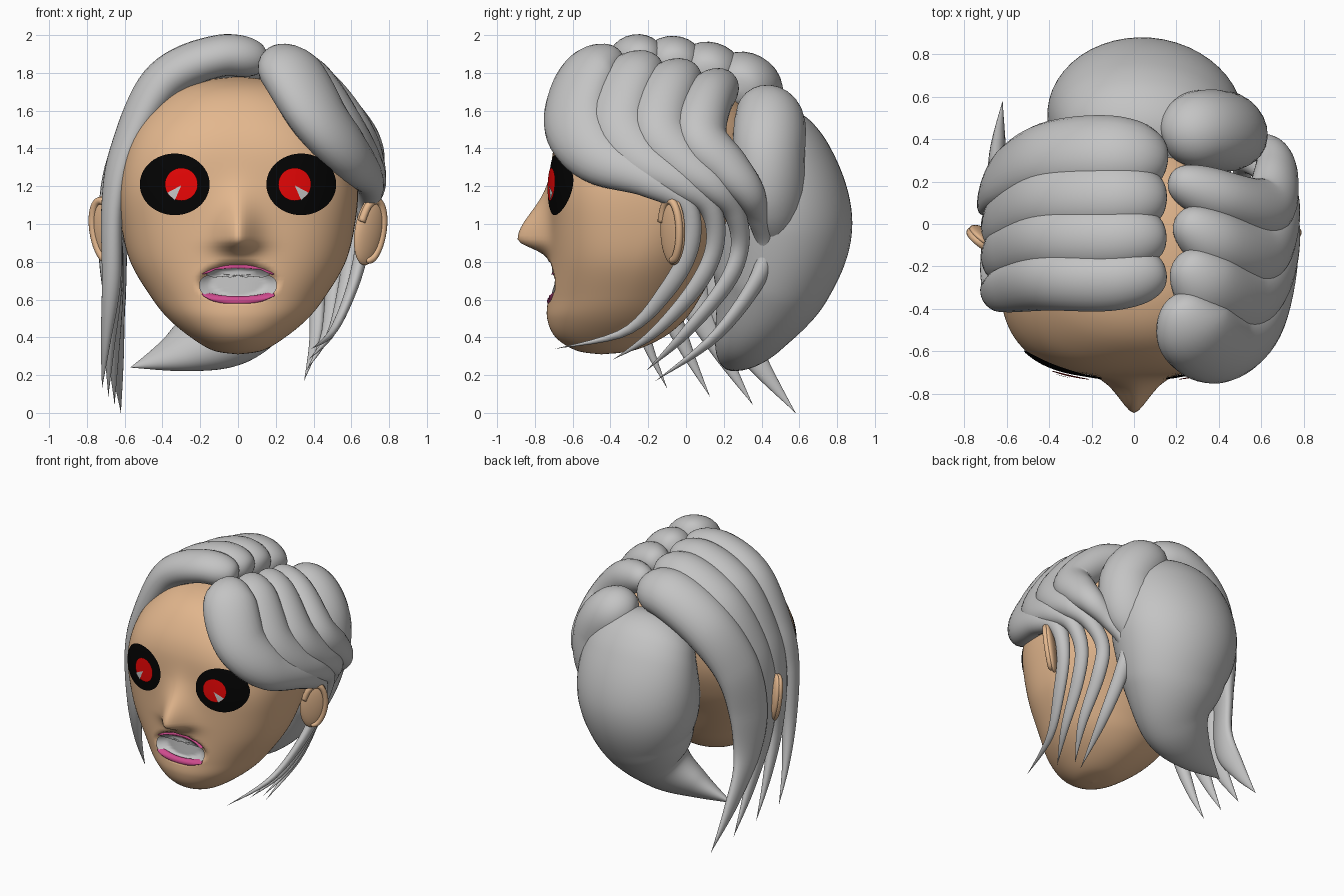
import bpy, bmesh, math
from mathutils import Vector, Matrix
from mathutils.bvhtree import BVHTree

if "Cube" in bpy.data.objects:
    bpy.data.objects.remove(bpy.data.objects["Cube"])


def material(name, rgb):
    m = bpy.data.materials.new(name)
    m.diffuse_color = (*rgb, 1)
    m.use_nodes = True
    m.node_tree.nodes["Principled BSDF"].inputs["Base Color"].default_value = m.diffuse_color
    return m


SKIN = material("skin", (0.77, 0.475, 0.27))
HAIR = material("grey", (0.55, 0.55, 0.55))
BLACK = material("black", (0.001, 0.001, 0.001))
RED = material("red", (0.92, 0.002, 0.002))
PINK = material("lip pink", (0.62, 0.07, 0.27))


def finish(bm, name, mat, closed=True):
    if closed:
        bmesh.ops.recalc_face_normals(bm, faces=bm.faces[:])
    me = bpy.data.meshes.new(name)
    bm.to_mesh(me)
    me.materials.append(mat)
    for p in me.polygons:
        p.use_smooth = True
    ob = bpy.data.objects.new(name, me)
    bpy.context.collection.objects.link(ob)
    return ob


def sample(keys, u):
    """Catmull-Rom through the keys, u from 0 to 1."""
    n = len(keys) - 1
    i = min(int(u * n), n - 1)
    t = u * n - i
    a, b, c, d = keys[max(i - 1, 0)], keys[i], keys[i + 1], keys[min(i + 2, n)]
    return [0.5 * (2 * q + (r - p) * t + (2 * p - 5 * q + 4 * r - s) * t * t
                   + (3 * q - p - 3 * r + s) * t ** 3) for p, q, r, s in zip(a, b, c, d)]


def loft(bm, rings):
    rows = [[bm.verts.new(p) for p in ring] for ring in rings]
    n = len(rows[0])
    for a, b in zip(rows, rows[1:]):
        for i in range(n):
            bm.faces.new((a[i], a[(i + 1) % n], b[(i + 1) % n], b[i]))
    bm.faces.new(rows[0][::-1])
    bm.faces.new(rows[-1])


CENTRE = Vector((0, -0.1, 1.0))


def strand(name, mat, keys, steps=64, sides=24, cap=0.1):
    """Tapered lock; each key is x, y, z, half width, half thickness."""
    rings = []
    for k in range(steps + 1):
        u = (k / steps) ** 1.3
        x, y, z, w, h = sample(keys, u)
        p = Vector((x, y, z))
        tan = (Vector(sample(keys, min(u + .01, 1))[:3]) - Vector(sample(keys, max(u - .01, 0))[:3])).normalized()
        out = p - CENTRE
        out = (out - tan * out.dot(tan)).normalized()
        side = tan.cross(out)
        r = math.sqrt(max(0, 1 - (1 - u / cap) ** 2)) if u < cap else 1
        w, h = max(w * r, .0006), max(h * r, .0006)
        rings.append([p + side * w * math.cos(a) + out * h * math.sin(a)
                      for a in (math.tau * i / sides for i in range(sides))])
    bm = bmesh.new()
    loft(bm, rings)
    return finish(bm, name, mat)


# Head: stacked rings of z, half width, front y, back y
head_keys = [(0.31, .002, -.45, -.446), (0.33, .13, -.58, -.28), (0.40, .25, -.69, -.12),
             (0.50, .37, -.735, 0), (0.62, .465, -.73, .08), (0.80, .57, -.72, .18),
             (1.0, .62, -.715, .30), (1.2, .635, -.715, .38), (1.4, .60, -.70, .40),
             (1.55, .53, -.64, .36), (1.68, .40, -.53, .24), (1.75, .25, -.38, .08),
             (1.78, .002, -.152, -.148)]
rings = []
for k in range(121):
    z, w, f, b = sample(head_keys, k / 120)
    yc, ring = (f + b) / 2, []
    w, d = max(w, .001), max((b - f) / 2, .001)
    squareness = 2 + 1.0 * math.exp(-((z - 1.2) / .42) ** 2)
    for i in range(144):
        a = math.tau * i / 144
        s, c = math.sin(a), math.cos(a)
        e = squareness if c > 0 else 2
        r = ((abs(s) / w) ** e + (abs(c) / d) ** e) ** (-1 / e)
        x, y = s * r, yc - c * r
        if c > 0:
            # nose bump and mouth hollow
            y -= .175 * math.exp(-((z - .92) / (.2 if z > .92 else .065)) ** 2 - (abs(x) / .105) ** 1.7)
            m = max(0, 1 - (x / .22) ** 2 - ((z - .69) / .11) ** 2)
            y += .07 * min(1, 1.8 * m)
        ring.append((x, y, z))
    rings.append(ring)
bm = bmesh.new()
loft(bm, rings)
bmesh.ops.recalc_face_normals(bm, faces=bm.faces[:])
face_tree = BVHTree.FromBMesh(bm)
finish(bm, "head", SKIN)


def face_y(x, z):
    return face_tree.ray_cast(Vector((x, -3, z)), Vector((0, 1, 0)))[0].y


def patch(name, mat, outline, lift, rings=10):
    """Thin plate that follows the face inside an x, z outline."""
    n = len(outline)
    cx, cz = sum(p[0] for p in outline) / n, sum(p[1] for p in outline) / n
    bm = bmesh.new()

    def vert(x, z):
        return bm.verts.new((x, face_y(x, z) - lift, z))
    mid = vert(cx, cz)
    rows = [[vert(cx + (x - cx) * k / rings, cz + (z - cz) * k / rings) for x, z in outline]
            for k in range(1, rings + 1)]
    for i in range(n):
        j = (i + 1) % n
        bm.faces.new((mid, rows[0][i], rows[0][j]))
        for a, b in zip(rows, rows[1:]):
            bm.faces.new((a[i], b[i], b[j], a[j]))
    bm.normal_update()
    if sum(f.normal.y for f in bm.faces) > 0:
        bmesh.ops.reverse_faces(bm, faces=bm.faces[:])
    finish(bm, name, mat, False)


def oval(cx, cz, rx, rz, e=2.0, n=48):
    pts = []
    for i in range(n):
        c, s = math.cos(math.tau * i / n), math.sin(math.tau * i / n)
        pts.append((cx + rx * math.copysign(abs(c) ** (2 / e), c), cz + rz * math.copysign(abs(s) ** (2 / e), s)))
    return pts


for s, side in ((-1, "right"), (1, "left")):
    # Eyes
    patch(side + "_eye", BLACK, oval(s * .335, 1.21, .185, .163), .012)
    patch(side + "_iris", RED, oval(s * .30, 1.21, .087, .087), .024)
    patch(side + "_glint", HAIR, [(s * .30, 1.205), (s * .375, 1.165), (s * .335, 1.125)], .031, 4)
    # Ears: a thin angled shell with a raised rim
    M = (Matrix.Diagonal((s, 1, 1, 1)) @ Matrix.Translation((.695, -.07, .965)) @ Matrix.Rotation(.16, 4, 'Y')
         @ Matrix.Rotation(.68, 4, 'Z') @ Matrix.Diagonal((.095, .036, .185, 1)))
    bm = bmesh.new()
    bmesh.ops.create_uvsphere(bm, u_segments=32, v_segments=20, radius=1, matrix=M)
    finish(bm, side + "_ear", SKIN)
    rim = [(*(M @ Vector((.82 * math.cos(a), -.5, .88 * math.sin(a)))), .02, .02)
           for a in (math.radians(-90 + 32 * i) for i in range(9))]
    strand(side + "_ear_rim", SKIN, rim, 40, 12)

# Mouth: two rows of teeth and the lips
patch("lower_teeth", HAIR, oval(0, .675, .205, .07, 2.8), .012)
wave = [(-.17 + .34 * i / 32, .735 - .018 * abs(math.sin(i * math.pi / 8))) for i in range(33)]
patch("upper_teeth", HAIR, wave + [(.12, .76), (0, .768), (-.12, .76)], .03, 5)
for name, mid_z, rise, r in (("upper_lip", .775, -.04, .016), ("lower_lip", .592, .04, .026)):
    pts = [(.19 * t / 3, mid_z + rise * (t / 3) ** 2) for t in range(-3, 4)]
    strand(name, PINK, [(x, face_y(x, z) - .004, z, r * (1 - (x / .2) ** 2), r) for x, z in pts], 40, 14, .15)


def lock_family(name, first, last, bulge, tip_shift):
    """Four locks: two outer ones and two blended between them."""
    for i in range(4):
        b = i / 3
        mid = math.sin(math.pi * b)
        keys = [[p + (q - p) * b for p, q in zip(k, l)] for k, l in zip(first, last)]
        for k in keys[:-1]:
            k[0] += bulge[0] * mid
            k[2] += bulge[1] * mid
        keys[-1][1] += tip_shift * mid
        strand(f"{name}_{i + 1}", HAIR, keys)


# Locks swept away from the parting, curling behind the ear
swept_front = [(.20, -.34, 1.88, .13, .12), (.29, -.51, 1.79, .19, .13), (.43, -.58, 1.56, .19, .13),
               (.58, -.47, 1.37, .16, .12), (.69, -.2, 1.24, .10, .08), (.69, 0, 1.1, .06, .06),
               (.66, .02, .88, .05, .04), (.60, -.1, .65, .045, .03), (.50, -.32, .43, .025, .02),
               (.39, -.69, .34, 0, 0)]
swept_back = [(.17, .22, 1.75, .12, .12), (.42, .12, 1.66, .13, .13), (.62, .08, 1.46, .14, .12),
              (.67, .22, 1.30, .12, .10), (.65, .33, 1.17, .09, .08), (.54, .38, 1.04, .06, .06),
              (.42, .42, .88, .05, .05), (.42, .37, .69, .05, .04), (.41, .15, .40, .035, .025),
              (.35, -.16, .17, 0, 0)]
lock_family("swept_lock", swept_front, swept_back, (.03, .01), .15)

# Long locks falling on the other side
falling_front = [(.15, -.22, 1.86, .12, .11), (-.1, -.27, 1.89, .14, .11), (-.4, -.27, 1.75, .14, .11),
                 (-.60, -.31, 1.4, .11, .07), (-.665, -.33, 1.1, .08, .055), (-.67, -.30, .7, .055, .05),
                 (-.70, -.21, .38, .03, .025), (-.72, -.10, .13, 0, 0)]
falling_back = [(.15, .28, 1.70, .15, .14), (-.1, .33, 1.75, .19, .15), (-.4, .31, 1.58, .19, .14),
                (-.60, .24, 1.28, .17, .09), (-.66, .18, .92, .15, .06), (-.65, .2, .58, .11, .05),
                (-.64, .37, .28, .06, .035), (-.62, .58, 0, 0, 0)]
lock_family("falling_lock", falling_front, falling_back, (0, .03), 0)

# Rounded lock behind the swept ones, sinking into the back hair
strand("crown_lock", HAIR, [(.14, .38, 1.56, .14, .14), (.30, .44, 1.55, .19, .18), (.43, .44, 1.36, .20, .18),
                            (.42, .47, 1.08, .18, .14), (.34, .50, .8, 0, 0)], cap=.2)
# Full back hair ending in a sideways point
strand("back_hair", HAIR, [(.06, .30, 1.58, .32, .22), (.06, .46, 1.30, .44, .32), (.05, .50, 1.0, .46, .38),
                           (.02, .45, .70, .38, .32), (-.08, .36, .46, .26, .20), (-.3, .29, .33, .14, .10),
                           (-.57, .25, .24, 0, 0)], 80, 48, .12)
